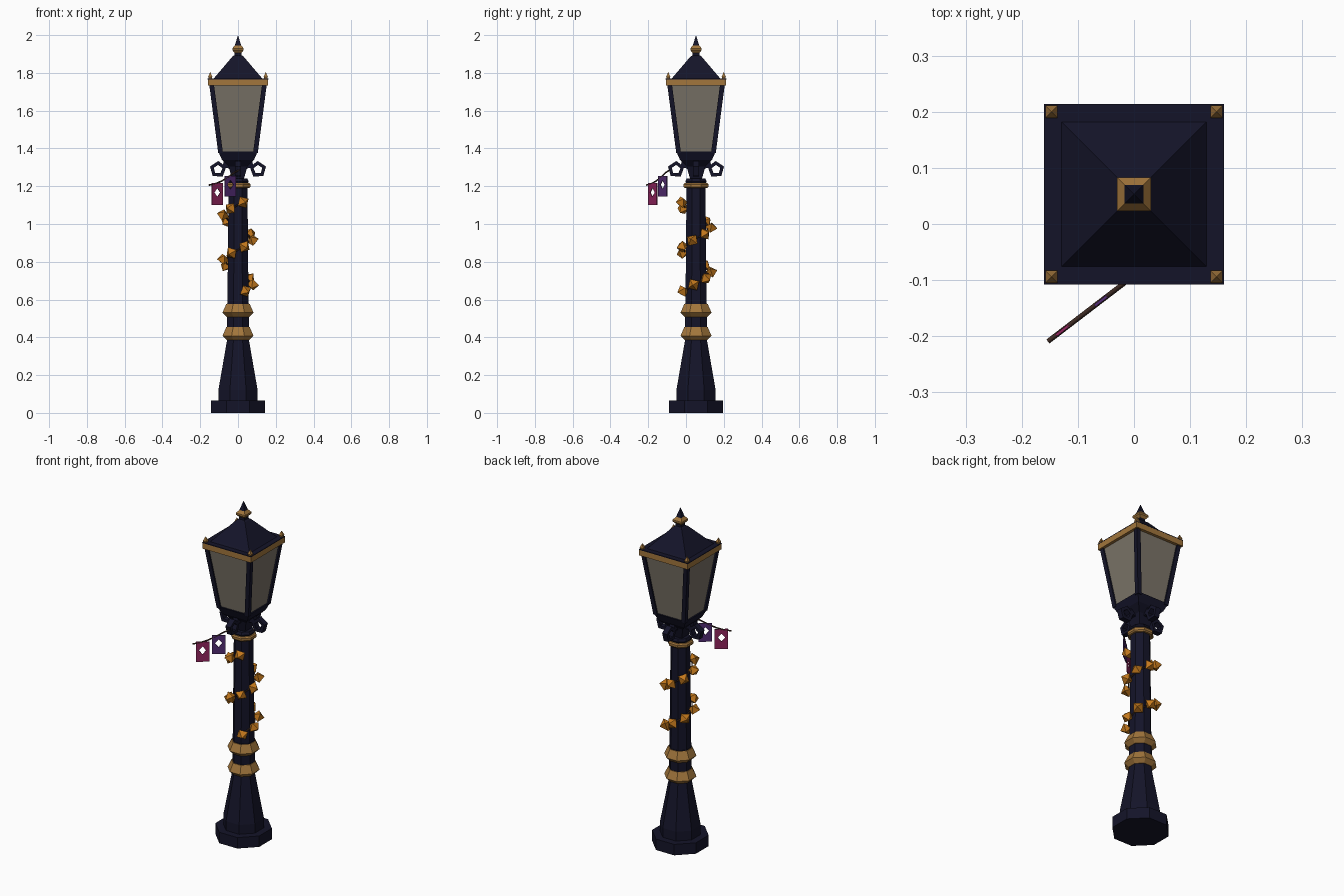
import bpy, bmesh, math, random
from mathutils import Vector, Matrix

if "Cube" in bpy.data.objects:
    bpy.data.objects.remove(bpy.data.objects["Cube"])
random.seed(4)
CY = 0.053  # depth of the lamp axis


def material(name, rgb):
    m = bpy.data.materials.new(name)
    m.use_nodes = True
    m.diffuse_color = (*rgb, 1)
    m.node_tree.nodes["Principled BSDF"].inputs["Base Color"].default_value = (*rgb, 1)
    return m


navy = material("navy iron", (0.007, 0.007, 0.022))
gold = material("aged gold", (0.36, 0.18, 0.045))
glass = material("smoky glass", (0.2, 0.175, 0.14))
orange = material("orange", (0.55, 0.19, 0.012))
magenta = material("magenta cloth", (0.28, 0.018, 0.11))
purple = material("purple cloth", (0.085, 0.025, 0.17))
brown = material("brown cord", (0.05, 0.025, 0.018))


def finish(name, bm, mat):
    bmesh.ops.remove_doubles(bm, verts=bm.verts, dist=0.0003)
    bmesh.ops.recalc_face_normals(bm, faces=bm.faces)
    me = bpy.data.meshes.new(name)
    bm.to_mesh(me)
    bm.free()
    me.materials.append(mat)
    ob = bpy.data.objects.new(name, me)
    bpy.context.collection.objects.link(ob)
    return ob


def loft(name, sides, profile, mat, top=(0, 0), bottom=(0, 0), origin=(0, CY, 0)):
    """Stack of flat-fronted polygons (half width, height), optionally leaning."""
    bm = bmesh.new()
    rings = []
    z0, z1 = profile[0][1], profile[-1][1]
    for r, z in profile:
        t = (z - z0) / (z1 - z0)
        c = Vector(bottom).lerp(Vector(top), t)
        rad = max(r, 0.00005) / math.cos(math.pi / sides)
        angles = [(i + 0.5) * math.tau / sides for i in range(sides)]
        rings.append([bm.verts.new((c.x + rad * math.cos(a), c.y + rad * math.sin(a), z))
                      for a in angles])
    for a, b in zip(rings, rings[1:]):
        for i in range(sides):
            j = (i + 1) % sides
            bm.faces.new((a[i], a[j], b[j], b[i]))
    bm.faces.new(rings[0][::-1])
    bm.faces.new(rings[-1])
    ob = finish(name, bm, mat)
    ob.location = origin
    return ob


def cord(name, points, radius, mat):
    cu = bpy.data.curves.new(name, "CURVE")
    cu.dimensions = "3D"
    cu.bevel_depth = radius
    cu.bevel_resolution = 0
    sp = cu.splines.new("POLY")
    sp.points.add(len(points) - 1)
    for p, co in zip(sp.points, points):
        p.co = (*co, 1)
    cu.materials.append(mat)
    ob = bpy.data.objects.new(name, cu)
    bpy.context.collection.objects.link(ob)
    bpy.ops.object.select_all(action="DESELECT")
    ob.select_set(True)
    bpy.context.view_layer.objects.active = ob
    bpy.ops.object.convert(target="MESH")


# Foot, shaft and collars
loft("foot", 8, [(0.144, 0), (0.144, 0.065)], navy)
loft("pedestal", 8, [(0.104, 0.06), (0.104, 0.12), (0.058, 0.385), (0.058, 0.58)], navy)
loft("shaft", 8, [(0.056, 0.56), (0.05, 1.2)], navy)
for n, z in (("lower", 0.385), ("upper", 0.508)):
    loft(n + "_collar", 8, [(0.06, z), (0.082, z + 0.023), (0.062, z + 0.069)], gold)
loft("capital_ring", 8, [(0.06, 1.19), (0.066, 1.197), (0.066, 1.21), (0.06, 1.217)], gold)
loft("capital", 8, [(0.05, 1.21), (0.056, 1.225), (0.05, 1.24)], navy)

# Lantern body
loft("lantern_seat", 4, [(0.03, 1.235), (0.05, 1.305), (0.085, 1.34), (0.105, 1.385)], navy)
loft("lantern_glass", 4, [(0.096, 1.38), (0.144, 1.74)], glass)
for sx in (-1, 1):
    for sy in (-1, 1):
        loft("corner_post", 4, [(0.0125, 1.375), (0.0125, 1.74)], navy,
             bottom=(0.092 * sx, 0.092 * sy), top=(0.14 * sx, 0.14 * sy))
        loft("corner_finial", 4, [(0.007, 1.765), (0.011, 1.779), (0, 1.805)], gold,
             bottom=(0.147 * sx, 0.147 * sy), top=(0.147 * sx, 0.147 * sy))
loft("lantern_rim", 4, [(0.16, 1.733), (0.16, 1.766)], gold)
loft("rim_cover", 4, [(0.1605, 1.766), (0.1605, 1.77)], navy)

# Roof and finial
loft("roof", 4, [(0.13, 1.769), (0.122, 1.778), (0.028, 1.888), (0.018, 1.893), (0.018, 1.91)], navy)
loft("roof_finial", 4, [(0.016, 1.904), (0.03, 1.92), (0.03, 1.93), (0.016, 1.947)], gold)
loft("spike", 4, [(0.017, 1.945), (0, 2.0)], navy)


# Pentagonal scroll brackets on four sides
def bracket(angle):
    bm = bmesh.new()
    half = 0.016
    loops = []
    for r, y in ((0.045, -half), (0.045, half), (0.024, half), (0.024, -half)):
        loops.append([bm.verts.new((0.106 + r * math.cos(a), y, 1.289 + r * math.sin(a)))
                      for a in [math.radians(20 + 72 * i) for i in range(5)]])
    for k in range(4):
        a, b = loops[k], loops[(k + 1) % 4]
        for i in range(5):
            j = (i + 1) % 5
            bm.faces.new((a[i], a[j], b[j], b[i]))
    # Arm from the ring to the neck
    arm = bmesh.ops.create_cube(bm, size=1)["verts"]
    bmesh.ops.scale(bm, verts=arm, vec=(0.06, 2 * half, 0.03))
    bmesh.ops.rotate(bm, verts=arm, matrix=Matrix.Rotation(math.radians(-15), 3, "Y"))
    bmesh.ops.translate(bm, verts=arm, vec=(0.05, 0, 1.31))
    ob = finish("scroll_bracket", bm, navy)
    ob.location = (0, CY, 0)
    ob.rotation_euler.z = angle


for q in range(4):
    bracket(q * math.pi / 2)


# Garland of faceted lights winding up the shaft
def helix(t, radius):
    a = math.radians(-60 + 710 * t)
    return Vector((radius * math.cos(a), CY + radius * math.sin(a), 0.645 + 0.47 * t))


cord("garland_cord", [helix(i / 60, 0.063) for i in range(61)], 0.004, brown)
COUNT = 15
for i in range(COUNT):
    p = helix(i / (COUNT - 1), 0.08)
    out = Vector((p.x, p.y - CY, random.uniform(-0.03, 0.03)))
    bead = loft("garland_light", 4, [(0, -0.034), (0.025, 0), (0, 0.034)], orange, origin=p)
    bead.rotation_mode = "QUATERNION"
    spin = Matrix.Rotation(random.uniform(-0.35, 0.35), 4, "Z")
    bead.rotation_quaternion = (out.to_track_quat("Z", "Y").to_matrix().to_4x4() @ spin).to_quaternion()


# Sagging cord carrying two pennants with diamond cut-outs
def along(x, z):
    return Vector((x, -0.092 + 0.765 * x, z))


cord("pennant_cord", [along(0.01, 1.288), along(-0.02, 1.272), along(-0.05, 1.25),
                      along(-0.085, 1.228), along(-0.12, 1.213), along(-0.153, 1.206)], 0.0045, brown)


def pennant(name, x, z_low, z_high, mat):
    bm = bmesh.new()
    w, mid = 0.029, (z_low + z_high) / 2 + 0.008
    outer = [bm.verts.new(along(x + a * w, z)) for a, z in
             ((-1, z_low), (1, z_low), (1, z_high), (-1, z_high))]
    inner = [bm.verts.new(along(x + a * 0.016, mid + b * 0.024)) for a, b in
             ((0, -1), (1, 0), (0, 1), (-1, 0))]
    for i in range(4):
        j = (i + 1) % 4
        bm.faces.new((outer[i], outer[j], inner[i]))
        bm.faces.new((outer[j], inner[j], inner[i]))
    ob = finish(name, bm, mat)
    mod = ob.modifiers.new("cloth", "SOLIDIFY")
    mod.thickness = 0.005
    mod.offset = 0


pennant("outer_pennant", -0.11, 1.1, 1.218, magenta)
pennant("inner_pennant", -0.041, 1.145, 1.255, purple)
